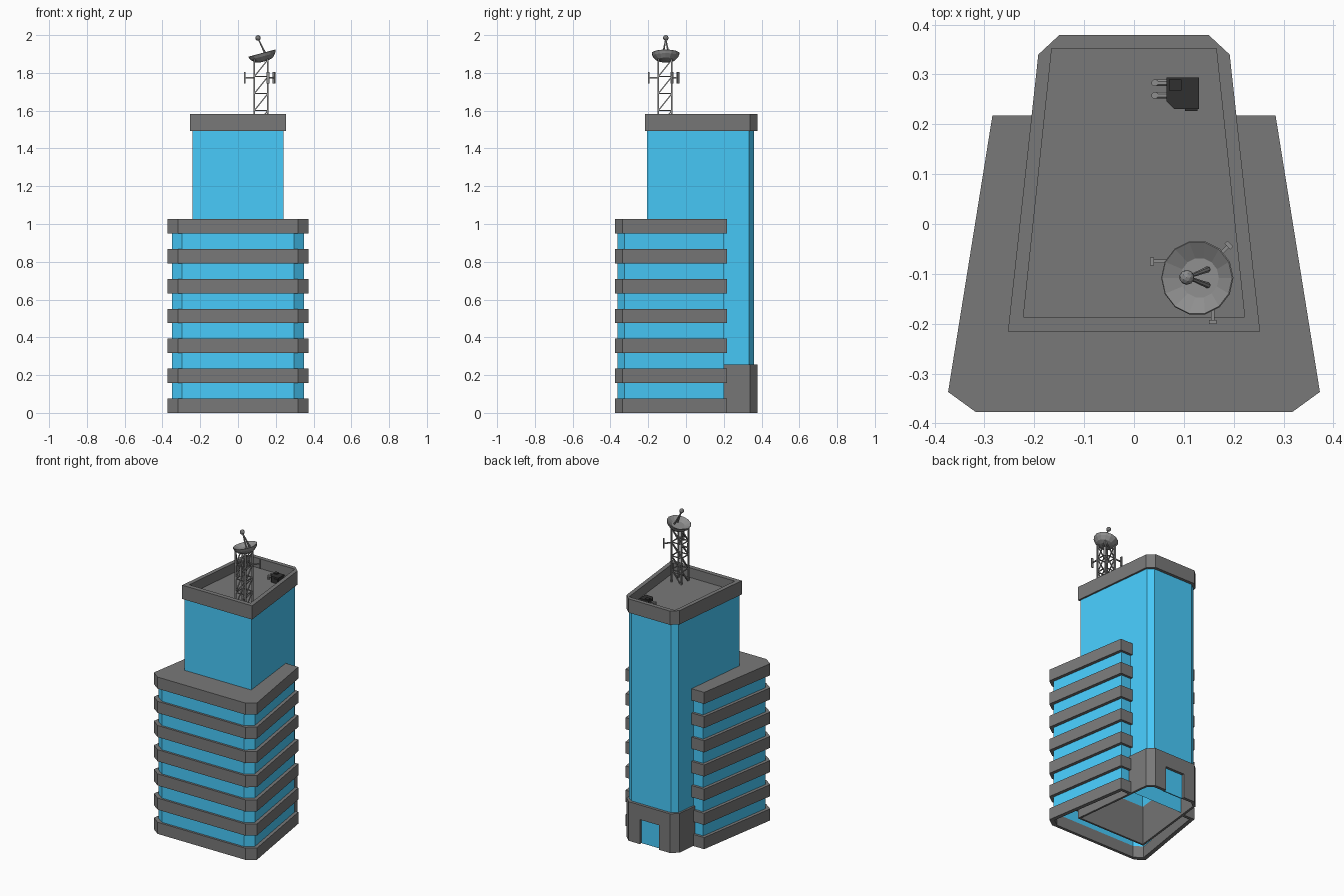
import bpy, bmesh, math
from mathutils import Vector, Matrix

if "Cube" in bpy.data.objects:
    bpy.data.objects.remove(bpy.data.objects["Cube"])


def material(name, rgb):
    m = bpy.data.materials.new(name)
    m.diffuse_color = (*rgb, 1)
    m.use_nodes = True
    m.node_tree.nodes["Principled BSDF"].inputs["Base Color"].default_value = m.diffuse_color
    return m


GLASS = material("blue_glass", (0.065, 0.6, 0.97))
CONCRETE = material("dark_concrete", (0.19, 0.19, 0.19))
METAL = material("grey_metal", (0.27, 0.27, 0.27))
DARK = material("dark_metal", (0.03, 0.03, 0.03))


def finish(name, bm, mat=None):
    bmesh.ops.recalc_face_normals(bm, faces=bm.faces)
    me = bpy.data.meshes.new(name)
    bm.to_mesh(me)
    bm.free()
    ob = bpy.data.objects.new(name, me)
    bpy.context.collection.objects.link(ob)
    if mat:
        me.materials.append(mat)
    return ob


def mirrored(half):
    """Close a right-hand half outline across x = 0."""
    return half + [(-x, y) for x, y in reversed(half)]


def prism(name, outline, z0, z1, mat=CONCRETE, bottom=True):
    bm = bmesh.new()
    low = [bm.verts.new((x, y, z0)) for x, y in outline]
    high = [bm.verts.new((x, y, z1)) for x, y in outline]
    for i in range(len(low)):
        j = (i + 1) % len(low)
        bm.faces.new((low[i], low[j], high[j], high[i]))
    bm.faces.new(high)
    if bottom:
        bm.faces.new(low[::-1])
    return finish(name, bm, mat)


def box(name, x0, x1, y0, y1, z0, z1, mat=CONCRETE):
    return prism(name, [(x0, y0), (x1, y0), (x1, y1), (x0, y1)], z0, z1, mat)


def add_beam(bm, a, b, r, r2=None, sides=4):
    a, b = Vector(a), Vector(b)
    d = b - a
    rot = d.to_track_quat('Z', 'Y').to_matrix().to_4x4()
    spin = Matrix.Rotation(math.pi / sides, 4, 'Z')
    bmesh.ops.create_cone(bm, cap_ends=True, segments=sides, radius1=r, radius2=r2 or r,
                          depth=d.length, matrix=Matrix.Translation((a + b) / 2) @ rot @ spin)


def cut(ob, *cutters):
    for cutter in cutters:
        mod = ob.modifiers.new("cut", 'BOOLEAN')
        mod.operation = 'DIFFERENCE'
        mod.solver = 'EXACT'
        mod.object = cutter
        cutter.hide_render = True
        cutter.hide_set(True)


# Lower block: open glass shell with seven concrete floor bands
band = mirrored([(0.318, -0.377), (0.373, -0.337), (0.284, 0.218)])
prism("lower_glass", mirrored([(0.297, -0.363), (0.349, -0.325), (0.266, 0.202)]), 0.02, 1.0, GLASS, False)
bands = [prism(f"floor_band_{i}", band, i * 0.1583, i * 0.1583 + 0.076) for i in range(7)]

# Tower: open glass shell standing on a concrete base that runs through the lower block
prism("tower_glass", mirrored([(0.241, -0.207), (0.18, 0.333), (0.143, 0.36)]), 0.25, 1.51, GLASS, False)
base = prism("tower_base", mirrored([(0.253, -0.216), (0.192, 0.34), (0.15, 0.378)]), 0, 0.256)
box("entrance_door", -0.075, 0.075, 0.354, 0.361, 0, 0.165, GLASS)

# Hollow interiors, open from below, and the door opening
block_hollow = prism("block_cutter", mirrored([(0.294, -0.358), (0.344, -0.322), (0.262, 0.198)]), -0.1, 0.9)
tower_hollow = prism("tower_cutter", mirrored([(0.239, -0.204), (0.178, 0.332), (0.142, 0.358)]), -0.1, 0.9)
for b in bands[:6]:
    cut(b, block_hollow, tower_hollow)
cut(base, tower_hollow, box("door_cutter", -0.07, 0.07, 0.3, 0.45, -0.1, 0.16))

# Roof parapet with a recessed deck
parapet = prism("roof_parapet", mirrored([(0.253, -0.216), (0.192, 0.34), (0.15, 0.379)]), 1.493, 1.583)
cut(parapet, prism("roof_cutter", mirrored([(0.222, -0.187), (0.165, 0.352)]), 1.52, 1.7))

# Square lattice mast
CX, CY, H = 0.122, -0.111, 0.036
corners = [(CX + sx * H, CY + sy * H) for sx, sy in ((-1, -1), (1, -1), (1, 1), (-1, 1))]
levels = [1.515, 1.6, 1.69, 1.78, 1.87]
bm = bmesh.new()
for i, c in enumerate(corners):
    n = corners[(i + 1) % 4]
    add_beam(bm, (*c, 1.515), (*c, 1.875), 0.0065)
    for j in range(4):
        lo, hi = levels[j], levels[j + 1]
        add_beam(bm, (*c, hi), (*n, hi), 0.004)
        # opposite sides lean the same way
        if i < 2:
            add_beam(bm, (*c, lo), (*n, hi), 0.004)
        else:
            add_beam(bm, (*c, hi), (*n, lo), 0.004)
finish("lattice_mast", bm, METAL)

# Three panel antennas on arms
for k, (corner, ang) in enumerate(((corners[3], 180), (corners[2], 45), (corners[1], -90))):
    a = math.radians(ang)
    d = Vector((math.cos(a), math.sin(a), 0))
    start = Vector((*corner, 1.775))
    reach = 0.046 if ang == 45 else 0.05
    bm = bmesh.new()
    add_beam(bm, start, start + d * reach, 0.005)
    bmesh.ops.create_cube(bm, size=1, matrix=Matrix.Translation(start + d * reach)
                          @ Matrix.Rotation(a, 4, 'Z') @ Matrix.Diagonal((0.008, 0.016, 0.062, 1)))
    finish(f"panel_antenna_{k}", bm, METAL)

# Tilted dish: shallow double-walled bowl from rings (radius, height)
bm = bmesh.new()
rings = []
profile = [(0.025, -0.044), (0.05, -0.036), (0.068, -0.016), (0.075, 0), (0.073, 0.002), (0.04, -0.018)]
for r, z in profile:
    rings.append([bm.verts.new((r * math.cos(t * math.tau / 14), r * math.sin(t * math.tau / 14), z))
                  for t in range(14)])
for lo, hi in zip(rings, rings[1:]):
    for t in range(14):
        u = (t + 1) % 14
        bm.faces.new((lo[t], lo[u], hi[u], hi[t]))
bm.faces.new(rings[0])
bm.faces.new(rings[-1])
dish = finish("satellite_dish", bm, METAL)
dish.location = (0.127, -0.108, 1.903)
dish.rotation_euler = (0, math.radians(-15), 0)

# Feed struts and receiver ball
bm = bmesh.new()
for s in (-1, 1):
    add_beam(bm, (0.148, -0.107 + s * 0.016, 1.895), (0.107, -0.107, 1.98), 0.006, 0.003, 6)
bmesh.ops.create_icosphere(bm, subdivisions=2, radius=0.015,
                           matrix=Matrix.Translation((0.106, -0.107, 1.985)))
finish("dish_receiver", bm, METAL)

# Rooftop air handling unit with two ducts
prism("air_unit", [(0.065, 0.247), (0.08, 0.231), (0.13, 0.231), (0.13, 0.294), (0.065, 0.294)],
      1.515, 1.56, DARK)
box("air_unit_hatch", 0.07, 0.095, 0.268, 0.29, 1.555, 1.566, DARK)
box("air_unit_vent", 0.102, 0.127, 0.227, 0.235, 1.525, 1.55, DARK)
bm = bmesh.new()
for y in (0.258, 0.283):
    add_beam(bm, (0.042, y, 1.54), (0.07, y, 1.54), 0.007, sides=8)
    add_beam(bm, (0.042, y, 1.515), (0.042, y, 1.547), 0.007, sides=8)
finish("air_ducts", bm, METAL)
